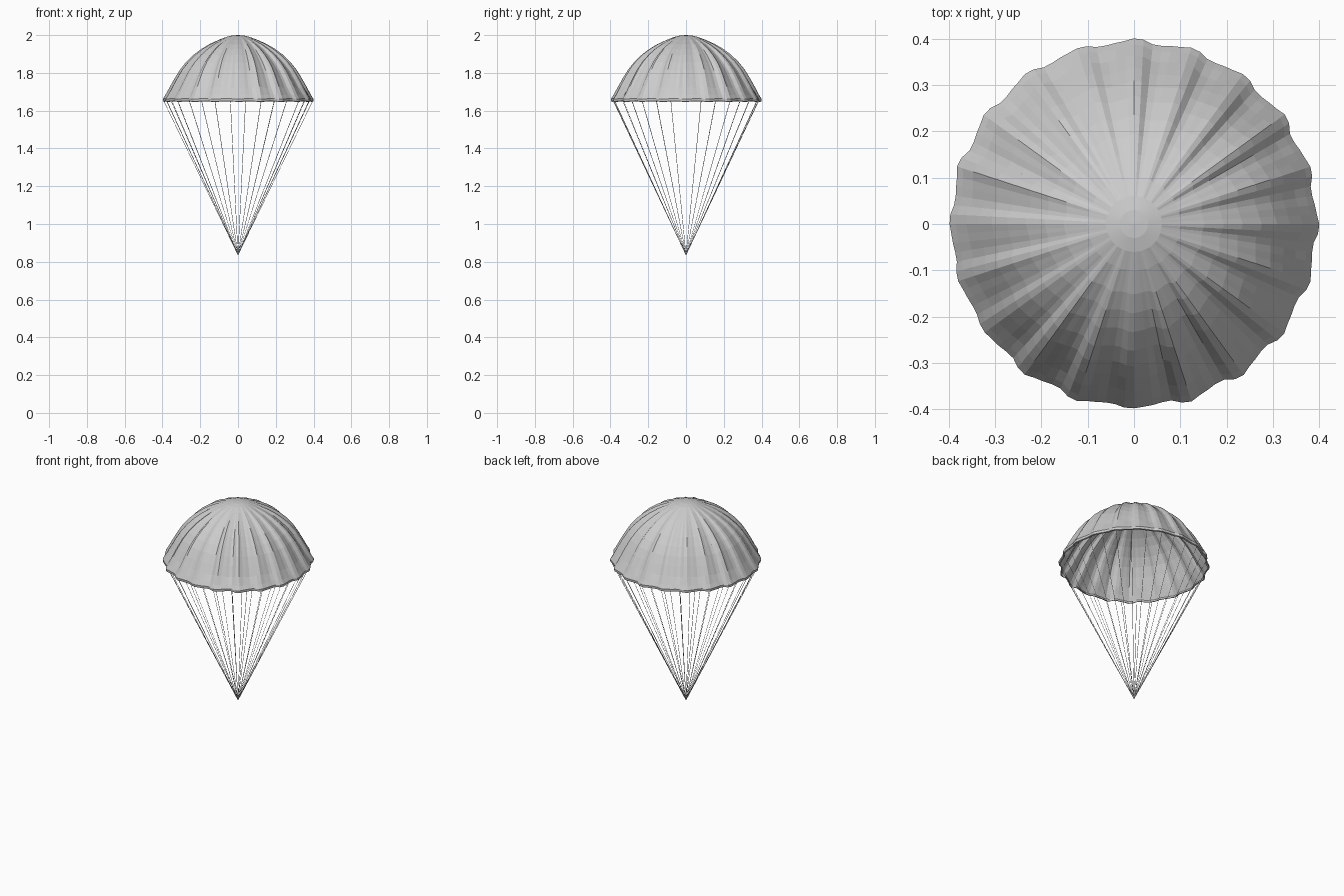
import bpy, bmesh, math, random
from mathutils import Vector

if "Cube" in bpy.data.objects:
    bpy.data.objects.remove(bpy.data.objects["Cube"])

random.seed(11)
FOLDS = 20
SUB = 6
SEG = FOLDS * SUB
LINES = 30
PROFILE = [(0.03, 1.998), (0.06, 1.991), (0.10, 1.975), (0.15, 1.951), (0.19, 1.926),
           (0.23, 1.895), (0.27, 1.856), (0.303, 1.815), (0.331, 1.770), (0.358, 1.722),
           (0.381, 1.684), (0.394, 1.663), (0.393, 1.650), (0.385, 1.648)]
depth = [random.uniform(0.5, 1.3) for _ in range(FOLDS)]


def canopy_point(r, z, i):
    # soft folds, growing from the crown to the hem
    a = 2 * math.pi * i / SEG
    fade = min(1, max(0, (r - 0.06) / 0.2))
    k, t = divmod(i, SUB)
    t /= SUB
    d = depth[k % FOLDS] * (1 - t) + depth[(k + 1) % FOLDS] * t
    wave = math.cos(FOLDS * a) + 0.3 * math.cos(2 * FOLDS * a + 1.2)
    rr = r + 0.006 * fade * d * wave
    zz = z + 0.004 * fade * d * wave * (1 if z > 1.7 else -0.4)
    return Vector((rr * math.cos(a), rr * math.sin(a), zz))


# canopy: pleated cloth dome with a slightly turned-in hem
bm = bmesh.new()
apex = bm.verts.new((0, 0, 2.0))
rows = [[bm.verts.new(canopy_point(r, z, i)) for i in range(SEG)] for r, z in PROFILE]
for i in range(SEG):
    j = (i + 1) % SEG
    bm.faces.new((apex, rows[0][i], rows[0][j]))
    for a, b in zip(rows, rows[1:]):
        bm.faces.new((a[i], b[i], b[j], a[j]))
# two short slits in the front
front = SEG * 3 // 4
slits = [bm.edges.get((rows[n][i], rows[n + 1][i]))
         for i in (front - 4, front + 4) for n in (7, 8)]
bmesh.ops.split_edges(bm, edges=slits)
me = bpy.data.meshes.new("canopy")
bm.to_mesh(me)
bm.free()
bpy.context.collection.objects.link(bpy.data.objects.new("canopy", me))


def cords(name, paths, radius):
    cu = bpy.data.curves.new(name, 'CURVE')
    cu.dimensions = '3D'
    cu.bevel_depth = radius
    cu.bevel_resolution = 0
    cu.use_fill_caps = True
    for path in paths:
        sp = cu.splines.new('POLY')
        sp.points.add(len(path) - 1)
        for p, co in zip(sp.points, path):
            p.co = (*co, 1)
    bpy.context.collection.objects.link(bpy.data.objects.new(name, cu))


# suspension lines from the hem to the gathering point
knot = Vector((0, 0, 0.836))
cords("suspension_lines",
      [[canopy_point(0.389, 1.652, n * SEG // LINES), knot] for n in range(LINES)], 0.0011)

# single thin cord hanging down to the base
cords("hanging_cord", [[knot, Vector((0, 0, 0))]], 0.0007)
